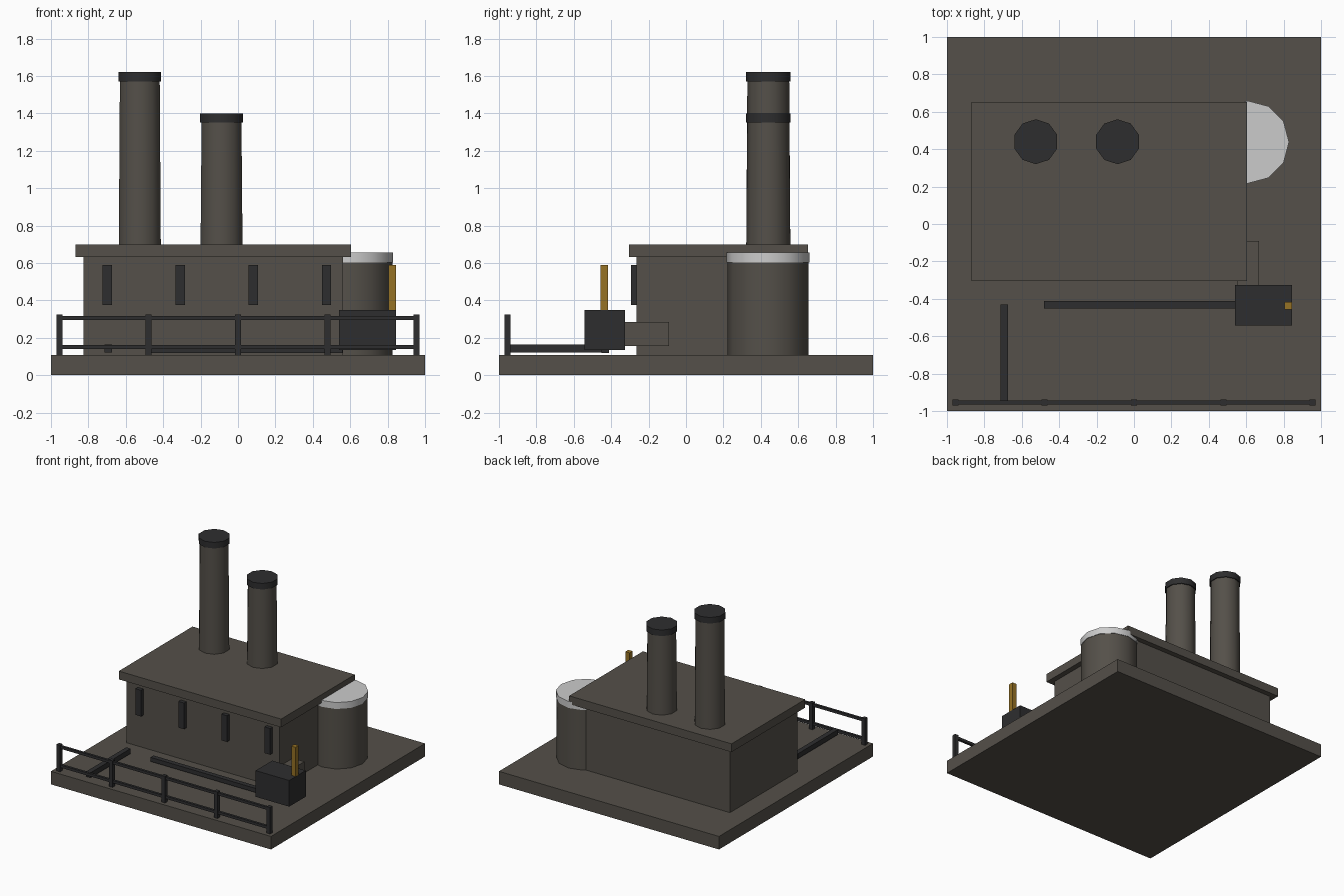
import bpy
import math

cube = bpy.data.objects.get("Cube")
if cube:
    bpy.data.objects.remove(cube, do_unlink=True)


def material(name, rgb):
    mat = bpy.data.materials.new(name)
    mat.use_nodes = True
    colour = (*rgb, 1.0)
    mat.diffuse_color = colour
    mat.node_tree.nodes["Principled BSDF"].inputs["Base Color"].default_value = colour
    return mat


concrete = material("warm grey concrete", (0.089, 0.080, 0.067))
iron = material("dark iron", (0.027, 0.027, 0.028))
pale = material("pale metal", (0.6, 0.6, 0.6))
yellow = material("ochre yellow", (0.305, 0.168, 0.018))


def box(name, x, y, z, mat):
    """Box from (min, max) ranges on each axis."""
    bpy.ops.mesh.primitive_cube_add(size=1, location=[sum(r) / 2 for r in (x, y, z)])
    obj = bpy.context.object
    obj.name = name
    obj.scale = [r[1] - r[0] for r in (x, y, z)]
    bpy.ops.object.transform_apply(location=False, rotation=False, scale=True)
    obj.data.materials.append(mat)
    return obj


def drum(name, x, y, z, r_low, r_top, sides, mat, smooth=True):
    """Upright cylinder or cone frustum between two heights."""
    bpy.ops.mesh.primitive_cone_add(vertices=sides, radius1=r_low, radius2=r_top,
                                    depth=z[1] - z[0], location=(x, y, sum(z) / 2))
    obj = bpy.context.object
    obj.name = name
    obj.data.materials.append(mat)
    if smooth:
        bpy.ops.object.shade_smooth_by_angle(angle=math.radians(40))
    return obj


GROUND = 0.107

# Base slab, hall and roof
box("base_slab", (-1, 1), (-1, 1), (0, GROUND), concrete)
box("hall", (-0.827, 0.562), (-0.264, 0.61), (GROUND, 0.632), concrete)
box("roof", (-0.87, 0.605), (-0.305, 0.652), (0.632, 0.7), concrete)

# Chimneys with caps
for side, x, top in (("right", -0.525, 1.62), ("left", -0.088, 1.4)):
    drum(f"{side}_chimney", x, 0.44, (0.69, top - 0.05), 0.118, 0.112, 10, concrete)
    drum(f"{side}_chimney_cap", x, 0.44, (top - 0.05, top), 0.12, 0.12, 10, iron)

# Storage tank
drum("tank", 0.608, 0.438, (GROUND, 0.602), 0.217, 0.217, 12, concrete)
drum("tank_lid", 0.608, 0.438, (0.602, 0.655), 0.221, 0.221, 12, pale)

# Narrow windows on the front wall
for i in range(4):
    x = -0.7 + 0.391 * i
    box(f"window_{i + 1}", (x - 0.025, x + 0.025), (-0.295, -0.26), (0.375, 0.59), iron)

# Control box, duct to the hall, and lever
box("control_box", (0.54, 0.845), (-0.542, -0.327), (0.135, 0.35), iron)
box("duct", (0.55, 0.667), (-0.34, -0.09), (0.157, 0.285), concrete)
box("lever", (0.805, 0.844), (-0.457, -0.418), (0.2, 0.59), yellow)

# Low pipes over the yard
box("long_pipe", (-0.48, 0.56), (-0.452, -0.412), (0.118, 0.152), iron)
box("cross_pipe", (-0.715, -0.675), (-0.95, -0.43), (0.122, 0.163), iron)

# Front fence
for i in range(5):
    x = -0.955 + 0.4775 * i
    box(f"fence_post_{i + 1}", (x - 0.016, x + 0.016), (-0.97, -0.938), (GROUND, 0.325), iron)
for name, z in (("lower", 0.151), ("upper", 0.306)):
    box(f"{name}_fence_rail", (-0.955, 0.955), (-0.964, -0.944), (z - 0.011, z + 0.011), iron)
